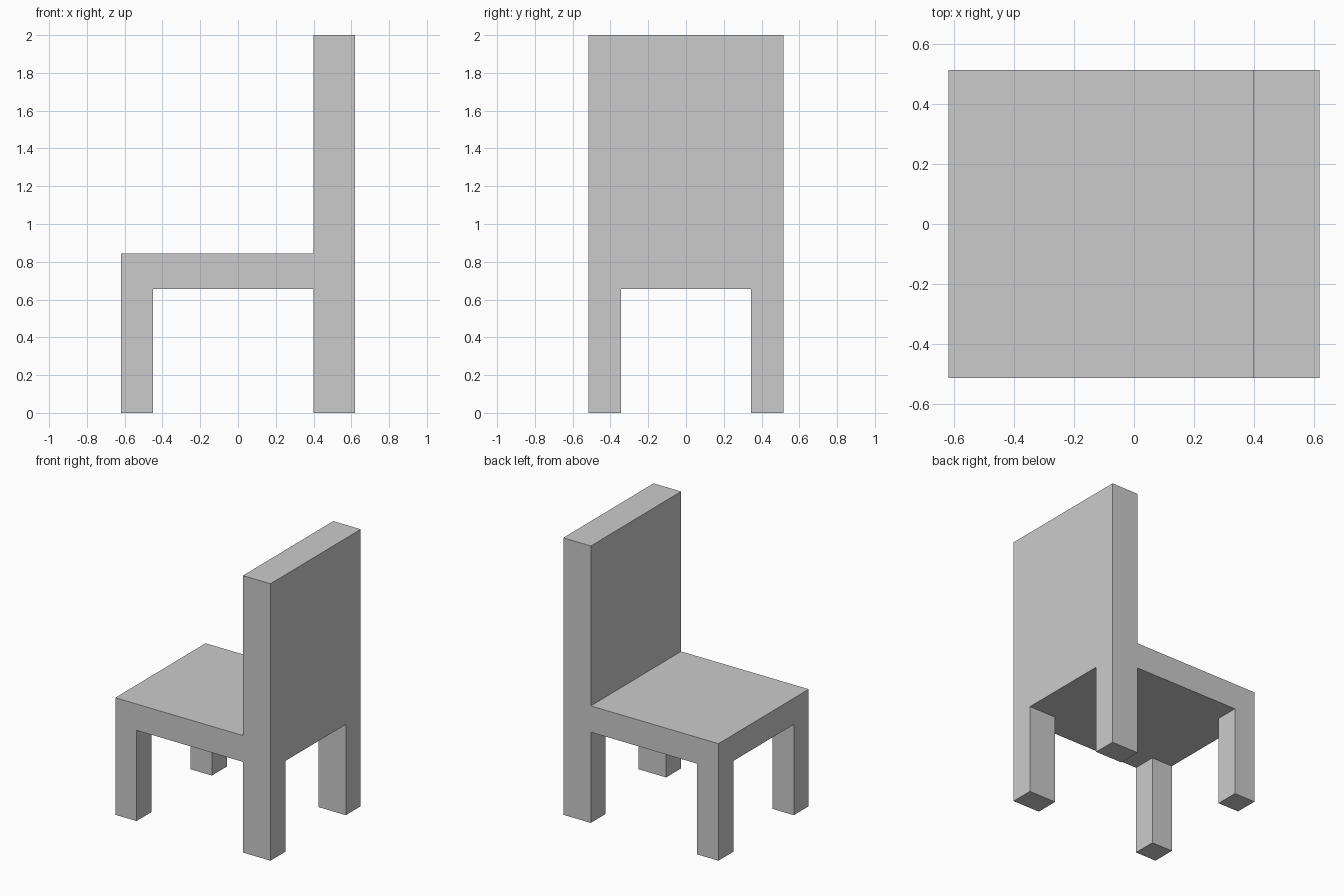
import bpy

if "Cube" in bpy.data.objects:
    bpy.data.objects.remove(bpy.data.objects["Cube"])

HALF_W = 0.515      # half width in y
LEG_W = 0.17        # leg width in y
SEAT_Z0, SEAT_Z1 = 0.655, 0.845
FRONT_X, FRONT_LEG_X = -0.62, -0.45
BACK_X, REAR_X = 0.40, 0.62
TOP_Z = 2.0


def box(name, x, y, z):
    """Box spanning the (min, max) ranges, with its scale applied."""
    bpy.ops.mesh.primitive_cube_add(size=1)
    obj = bpy.context.object
    obj.name = name
    spans = (x, y, z)
    obj.scale = [hi - lo for lo, hi in spans]
    obj.location = [(lo + hi) / 2 for lo, hi in spans]
    bpy.ops.object.transform_apply(location=False, rotation=False, scale=True)
    return obj


# Seat slab and tall backrest
width = (-HALF_W, HALF_W)
box("seat", (FRONT_X, BACK_X), width, (SEAT_Z0, SEAT_Z1))
box("backrest", (BACK_X, REAR_X), width, (SEAT_Z0, TOP_Z))

# Four legs: thin pair under the seat edge, deeper pair under the backrest
for side, y in (("right", (-HALF_W, -HALF_W + LEG_W)),
                ("left", (HALF_W - LEG_W, HALF_W))):
    box(f"front_leg_{side}", (FRONT_X, FRONT_LEG_X), y, (0, SEAT_Z0))
    box(f"back_leg_{side}", (BACK_X, REAR_X), y, (0, SEAT_Z0))
